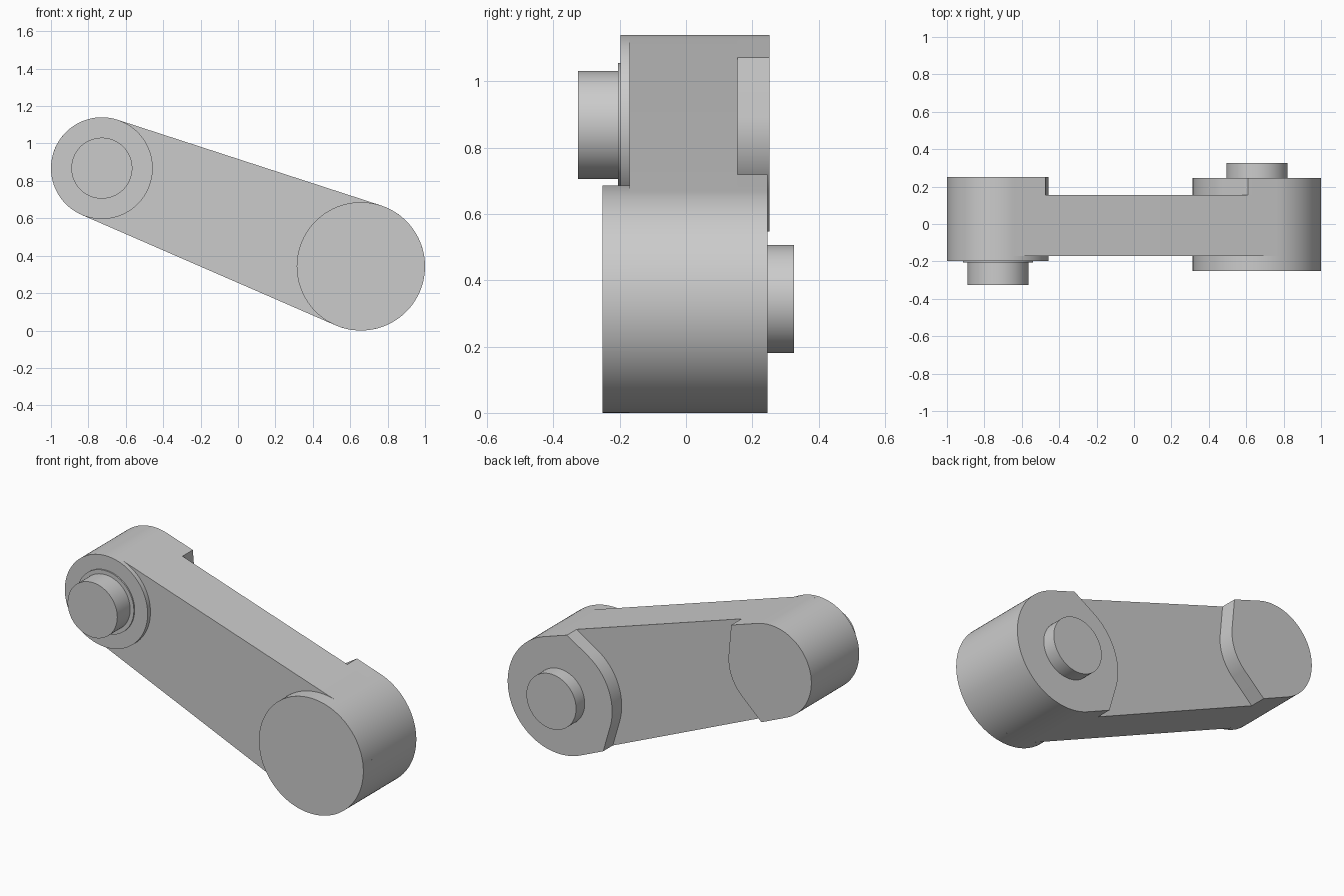
import bpy, bmesh
from math import sin, cos, asin, atan2, hypot, pi, radians

if "Cube" in bpy.data.objects:
    bpy.data.objects.remove(bpy.data.objects["Cube"])

SMALL, R_SMALL = (-0.728, 0.868), 0.272
LARGE, R_LARGE = (0.657, 0.343), 0.343
ARM_FRONT, ARM_BACK = -0.17, 0.155

dx, dz = LARGE[0] - SMALL[0], LARGE[1] - SMALL[1]
AXIS = atan2(dz, dx)                                # small end towards large end
TILT = asin((R_LARGE - R_SMALL) / hypot(dx, dz))    # taper of the arm edges


def polar(c, r, a):
    return (c[0] + r * cos(a), c[1] + r * sin(a))


def arc(c, r, a0, a1, n):
    return [polar(c, r, a0 + (a1 - a0) * i / n) for i in range(n + 1)]


def circle(c, r, n=96):
    return arc(c, r, 0, 2 * pi, n)[:-1]


def extrude(name, outline, y0, y1):
    """Solid from an x-z outline between two y planes."""
    bm = bmesh.new()
    face = bm.faces.new([bm.verts.new((x, y0, z)) for x, z in outline])
    ret = bmesh.ops.extrude_face_region(bm, geom=[face])
    verts = [v for v in ret["geom"] if isinstance(v, bmesh.types.BMVert)]
    bmesh.ops.translate(bm, verts=verts, vec=(0, y1 - y0, 0))
    bmesh.ops.recalc_face_normals(bm, faces=bm.faces)
    me = bpy.data.meshes.new(name)
    bm.to_mesh(me)
    bm.free()
    ob = bpy.data.objects.new(name, me)
    bpy.context.collection.objects.link(ob)
    bpy.ops.object.select_all(action='DESELECT')
    ob.select_set(True)
    bpy.context.view_layer.objects.active = ob
    bpy.ops.object.shade_smooth_by_angle(angle=radians(25))
    return ob


def outer_arc(c, r, d, t):
    """Rounded end, between the two points where the arm edges touch it."""
    return arc(c, r, d + t, d + 2 * pi - t, 56)


def pad(c, r, d, t, h):
    """Rear pad: rounded end, and a nose whose sides run out to the arm edges."""
    mid, reach = (t + h) / 2, r / cos((t - h) / 2)
    return (outer_arc(c, r, d, t) + [polar(c, reach, d - mid)]
            + arc(c, r, d - h, d + h, 24) + [polar(c, reach, d + mid)])


small_end = (SMALL, R_SMALL, AXIS, pi / 2 + TILT)
large_end = (LARGE, R_LARGE, AXIS + pi, pi / 2 - TILT)

# Tapered arm
extrude("arm", outer_arc(*small_end) + outer_arc(*large_end), ARM_FRONT, ARM_BACK)

# Round front bosses
extrude("small_front_boss", circle(SMALL, R_SMALL), -0.197, ARM_FRONT)
extrude("large_front_boss", circle(LARGE, R_LARGE), -0.252, ARM_FRONT)

# Rear pads flush with the arm edges
extrude("small_rear_pad", pad(*small_end, radians(26)), ARM_BACK, 0.252)
extrude("large_rear_pad", pad(*large_end, radians(37)), ARM_BACK, 0.245)

# Collar and pegs
extrude("front_collar", circle(SMALL, 0.187), -0.205, -0.197)
extrude("front_peg", circle(SMALL, 0.163), -0.326, -0.205)
extrude("rear_peg", circle(LARGE, 0.163), 0.245, 0.326)
